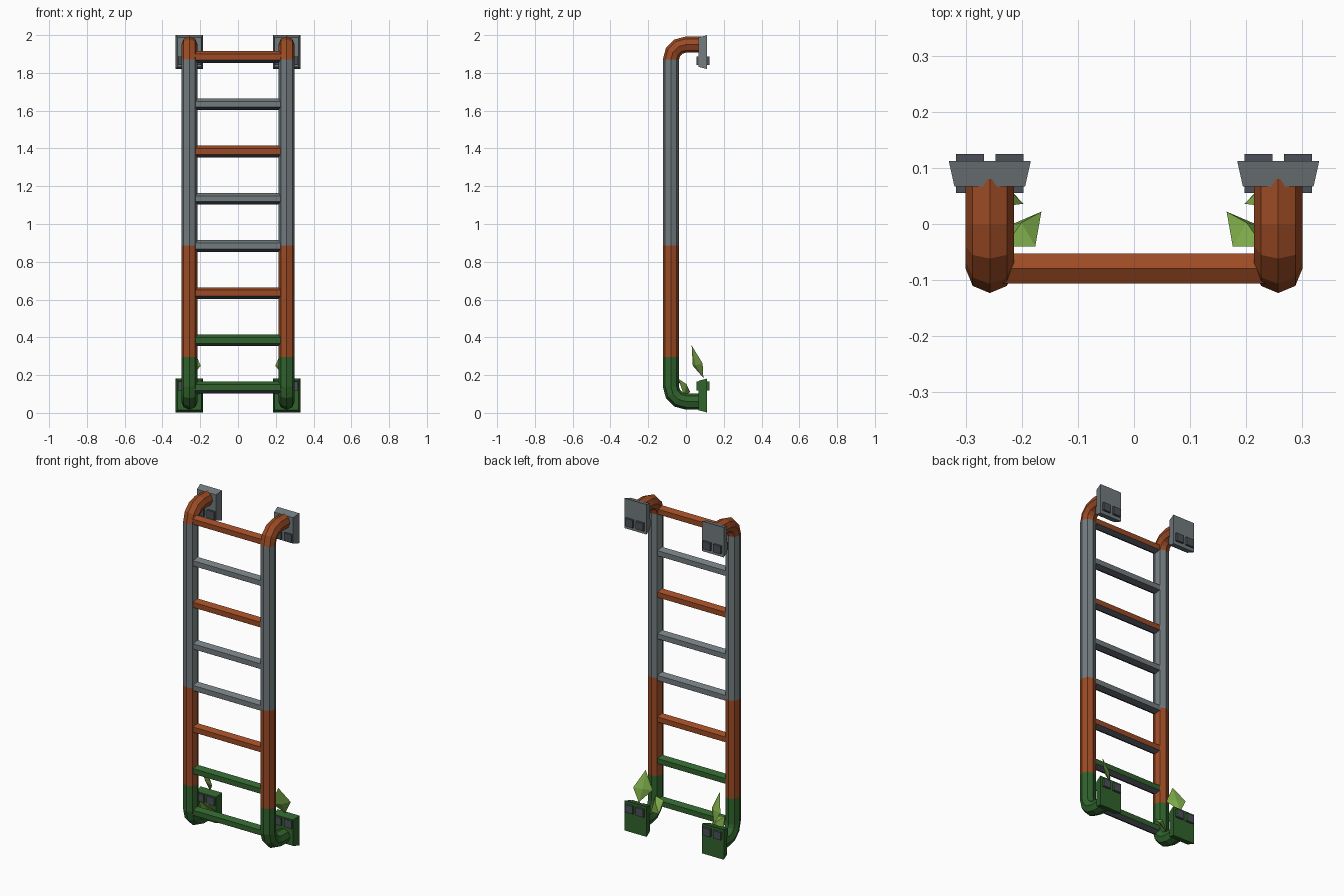
import bpy, bmesh, math
from mathutils import Vector

cube = bpy.data.objects.get("Cube")
if cube:
    bpy.data.objects.remove(cube, do_unlink=True)


def material(name, rgb):
    m = bpy.data.materials.new(name)
    m.use_nodes = True
    m.diffuse_color = (*rgb, 1)
    m.node_tree.nodes["Principled BSDF"].inputs["Base Color"].default_value = (*rgb, 1)
    return m


grey = material("grey metal", (0.17, 0.2, 0.21))
dark = material("dark metal", (0.07, 0.08, 0.095))
rust = material("rust", (0.33, 0.07, 0.018))
moss = material("moss green", (0.03, 0.125, 0.026))
leaf_green = material("leaf green", (0.2, 0.39, 0.065))


def finish(name, bm, mats, rule=None):
    """Turn a bmesh into a flat shaded object, colouring faces by a rule."""
    bmesh.ops.recalc_face_normals(bm, faces=bm.faces)
    bm.normal_update()
    if rule:
        for f in bm.faces:
            f.material_index = rule(f)
    me = bpy.data.meshes.new(name)
    bm.to_mesh(me)
    bm.free()
    for m in mats:
        me.materials.append(m)
    ob = bpy.data.objects.new(name, me)
    bpy.context.collection.objects.link(ob)
    return ob


def loft(bm, rings):
    """Skin a list of equal point rings and cap both ends."""
    loops = [[bm.verts.new(p) for p in ring] for ring in rings]
    n = len(loops[0])
    for a, b in zip(loops, loops[1:]):
        for i in range(n):
            j = (i + 1) % n
            bm.faces.new((a[i], a[j], b[j], b[i]))
    bm.faces.new(loops[0])
    bm.faces.new(loops[-1])


RAIL_X, RAIL_Y, BEND = 0.257, -0.08, 0.08
LOW, HIGH = 0.14, 1.87          # heights where the bends begin
MOSS_TOP, RUST_TOP = 0.295, 0.885


def rail_colour(f):
    z = f.calc_center_median().z
    return 0 if z < MOSS_TOP else 1 if z < RUST_TOP or z > HIGH else 2


# Side rail: octagonal tube with a bend at each end
def rail(name, s):
    path = [(0.08, LOW - BEND, 0)]
    bend = [math.radians(a) for a in (0, 30, 60, 90)]
    path += [(-BEND * math.sin(a), LOW - BEND * math.cos(a), a) for a in bend]
    path += [(RAIL_Y, z, math.pi / 2) for z in (MOSS_TOP, RUST_TOP)]
    path += [(-BEND * math.sin(a), HIGH + BEND * math.cos(a), math.pi - a)
             for a in reversed(bend)]
    path.append((0.08, HIGH + BEND, math.pi))
    rings = []
    for y, z, a in path:
        out = Vector((0, -math.sin(a), -math.cos(a)))
        ring = []
        for i in range(8):
            t = i * math.pi / 4
            ring.append(Vector((s * RAIL_X, y, z)) + 0.043 * (
                math.cos(t) * out + Vector((math.sin(t), 0, 0))))
        rings.append(ring)
    bm = bmesh.new()
    loft(bm, rings)
    finish(name, bm, [moss, rust, grey], rail_colour)


# Rung: hexagonal bar with a dark underside
def rung(name, z, mat):
    bm = bmesh.new()
    angles = [i * math.pi / 3 for i in range(6)]
    loft(bm, [[(x, -0.079 + 0.031 * math.sin(a), z + 0.031 * math.cos(a))
               for a in angles] for x in (-0.24, 0.24)])
    finish(name, bm, [mat, dark], lambda f: int(f.normal.z < -0.2))


# Wall plate: tapered block, wider at the back
def plate(name, x, z, mat):
    bm = bmesh.new()
    loft(bm, [[(x + i * w, y, z + k * h) for i, k in ((-1, -1), (1, -1), (1, 1), (-1, 1))]
              for y, w, h in ((0.067, 0.063, 0.078), (0.112, 0.073, 0.09))])
    finish(name, bm, [mat])


# Bolt: square block through a plate
def bolt(name, x, z, side_mat):
    bm = bmesh.new()
    bmesh.ops.create_cube(bm, size=1)
    bmesh.ops.scale(bm, vec=(0.05, 0.07, 0.047), verts=bm.verts)
    bmesh.ops.translate(bm, vec=(x, 0.09, z), verts=bm.verts)
    finish(name, bm, [dark, side_mat], lambda f: int(abs(f.normal.x) > 0.5))


# Leaf: spike with two edges and a ridge on each face
def leaf(name, s, base, tip, edge_a, edge_b, thick):
    base, tip, a, b = [Vector((s * p[0], p[1], p[2])) for p in (base, tip, edge_a, edge_b)]
    n = (tip - base).cross(b - a).normalized() * thick
    mid = (a + b) / 2
    bm = bmesh.new()
    ring = [bm.verts.new(p) for p in (a, mid + n, b, mid - n)]
    ends = [bm.verts.new(p) for p in (base, tip)]
    for i in range(4):
        for e in ends:
            bm.faces.new((ring[i], ring[(i + 1) % 4], e))
    finish(name, bm, [leaf_green])


for side, s in (("left", 1), ("right", -1)):
    rail(side + "_rail", s)
    for level, z, bolt_z, mat in (("lower", 0.092, 0.143, moss), ("upper", 1.91, 1.864, grey)):
        plate(f"{side}_{level}_plate", s * RAIL_X, z, mat)
        for place, d in (("inner", -0.035), ("outer", 0.035)):
            bolt(f"{side}_{level}_{place}_bolt", s * (RAIL_X + d), bolt_z,
                 moss if level == "lower" else dark)
    leaf(side + "_tall_leaf", s, (0.25, 0.092, 0.185), (0.247, 0.03, 0.357),
         (0.197, 0.036, 0.25), (0.29, 0.088, 0.262), 0.014)
    leaf(side + "_low_leaf", s, (0.24, -0.01, 0.09), (0.176, -0.04, 0.165),
         (0.165, 0.022, 0.11), (0.23, -0.04, 0.18), 0.014)

rung_mats = [moss, moss, rust, grey, grey, rust, grey, rust]
for i, mat in enumerate(rung_mats):
    rung(f"rung_{i + 1}", 0.134 + 0.25 * i, mat)
